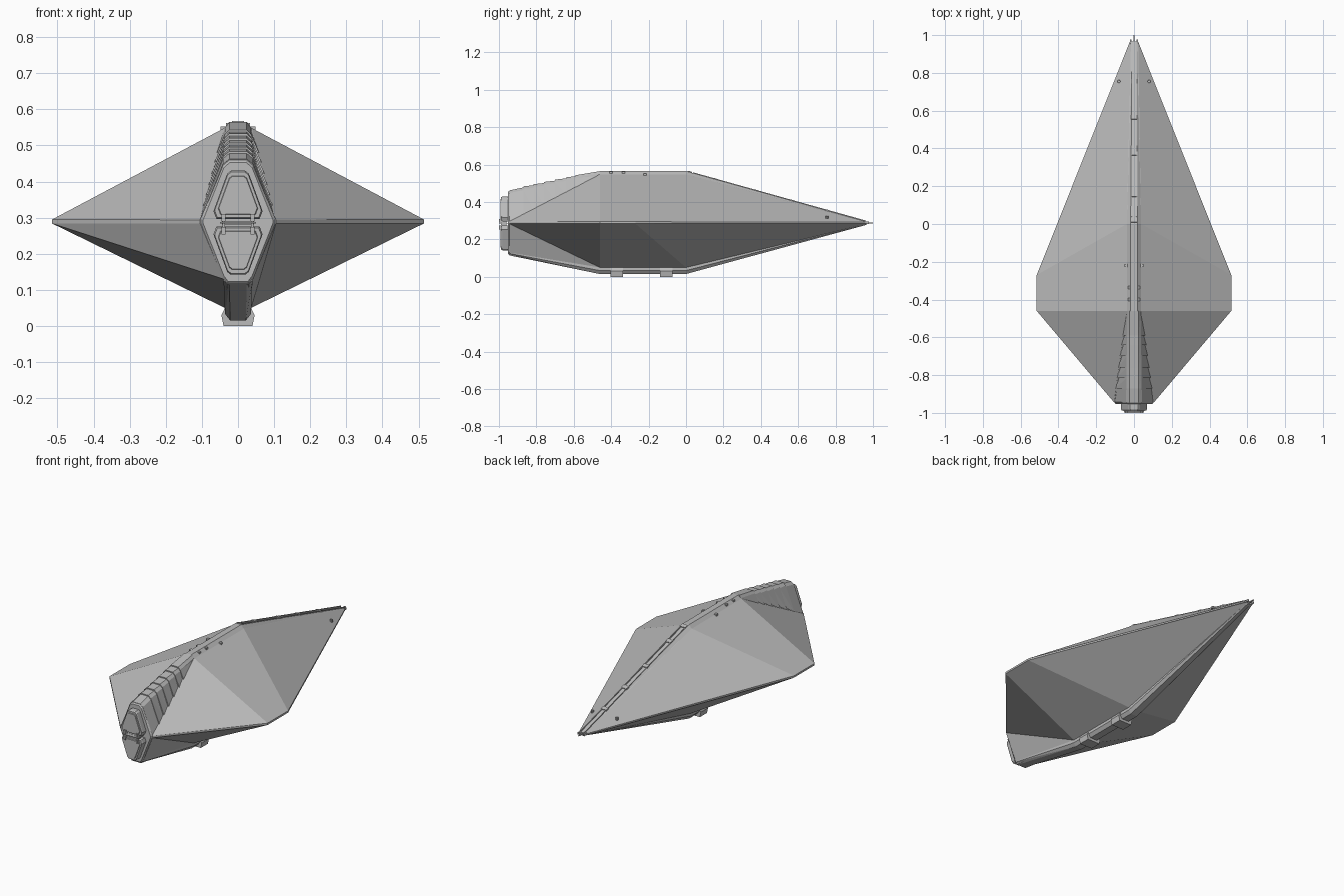
import bpy, bmesh
from mathutils import Vector

if "Cube" in bpy.data.objects:
    bpy.data.objects.remove(bpy.data.objects["Cube"])

grey = bpy.data.materials.new("hull grey")
grey.use_nodes = True
grey.diffuse_color = (0.5, 0.5, 0.5, 1)
grey.node_tree.nodes["Principled BSDF"].inputs["Base Color"].default_value = (0.5, 0.5, 0.5, 1)


def finish(name, bm):
    bmesh.ops.recalc_face_normals(bm, faces=bm.faces)
    mesh = bpy.data.meshes.new(name)
    bm.to_mesh(mesh)
    bm.free()
    mesh.materials.append(grey)
    obj = bpy.data.objects.new(name, mesh)
    bpy.context.collection.objects.link(obj)
    return obj


def loft(name, halves):
    """Skin stations of right-half points, each mirrored into a closed ring."""
    bm = bmesh.new()
    rings = []
    for half in halves:
        pts = half + [(-x, y, z) for x, y, z in reversed(half)]
        rings.append([bm.verts.new(p) for p in pts])
    n = len(rings[0])
    for a, b in zip(rings, rings[1:]):
        for i in range(n):
            j = (i + 1) % n
            bm.faces.new((a[i], a[j], b[j]))
            bm.faces.new((a[i], b[j], b[i]))
    bm.faces.new(rings[0])
    bm.faces.new(rings[-1])
    return finish(name, bm)


def section(y, profile):
    return [(x, y, z) for x, z in profile]


def box(name, center, size, slope=None):
    bm = bmesh.new()
    bmesh.ops.create_cube(bm, size=1)
    bmesh.ops.scale(bm, vec=size, verts=bm.verts)
    obj = finish(name, bm)
    obj.location = center
    if slope:
        obj.rotation_euler.x = slope
    return obj


def lerp(a, b, t):
    return a + (b - a) * t


# Faceted hull: ridge, wing edge and lower chine share four stations
loft("hull", [
    section(-0.945, [(0.02, 0.297), (0.104, 0.296), (0.105, 0.294),
                     (0.105, 0.284), (0.04, 0.13), (0.03, 0.115)]),
    section(-0.46, [(0.018, 0.565), (0.038, 0.548), (0.515, 0.295),
                    (0.515, 0.284), (0.036, 0.05), (0.036, 0.048)]),
    [(0.018, 0.0, 0.565), (0.038, 0.0, 0.548), (0.515, -0.27, 0.295),
     (0.515, -0.27, 0.284), (0.036, 0.0, 0.05), (0.036, 0.0, 0.048)],
    section(0.965, [(0.01, 0.296), (0.016, 0.294), (0.022, 0.292),
                    (0.022, 0.284), (0.014, 0.282), (0.008, 0.281)]),
])

# Keel running under the whole hull
keel = [(-0.945, 0.135, 0.115, 0.04), (-0.46, 0.052, 0.015, 0.036),
        (0.0, 0.052, 0.015, 0.036), (0.965, 0.287, 0.278, 0.014)]
loft("keel", [section(y, [(w, top), (w, lerp(top, low, 0.5)), (w * 0.6, low)])
              for y, top, low, w in keel])

# Keel clamps
for i, y in enumerate((-0.37, -0.105)):
    prof = [(0.034, 0.055), (0.046, 0.03), (0.04, 0.0)]
    loft(f"keel_clamp_{i + 1}", [section(y - 0.033, prof), section(y + 0.033, prof)])

# Overlapping armour segments climbing from the prow to the ridge
cuts = [-0.945, -0.87, -0.815, -0.76, -0.70, -0.64, -0.59, -0.46]
for i, (y0, y1) in enumerate(zip(cuts, cuts[1:])):
    stations = []
    for y, flare in ((y0, 0.004), (y1, -0.003)):
        t = (y + 0.945) / 0.485
        base = lerp(0.105, 0.04, t) + (flare if i else 0)
        foot = lerp(0.288, 0.54, t)
        # Tops step up at each front edge
        top = lerp(0.462, 0.565, t) + (0.006 if flare > 0 and i else 0)
        shoulder = lerp(0.042, 0.035, t)
        stations.append(section(y, [(0.024, top), (shoulder, top - 0.014),
                                    (base, foot), (base * 0.8, foot - 0.03)]))
    loft(f"prow_segment_{i + 1}", stations)

# Bevelled prow face
face = [(0.024, 0.462), (0.042, 0.447), (0.105, 0.294),
        (0.105, 0.284), (0.042, 0.13), (0.03, 0.115)]
inner = [(x * 0.92, lerp(0.289, z, 0.95)) for x, z in face]
loft("prow_face", [section(-0.952, inner), section(-0.943, face)])

# Paired hatches with inset panels
upper = [(0.02, 0.43), (0.03, 0.422), (0.068, 0.318), (0.06, 0.297)]
for name, sign in (("upper", 1), ("lower", -1)):
    def shape(k):
        return [(x * k, 0.286 + sign * (0.072 + (z - 0.358) * k)) for x, z in upper]
    loft(name + "_hatch", [section(-0.988, shape(0.95)), section(-0.98, shape(1)),
                           section(-0.945, shape(1))])
    loft(name + "_hatch_panel", [section(-0.992, shape(0.78)), section(-0.986, shape(0.82))])

# Hatch hinges and pin
for side, x in (("left", 0.04), ("right", -0.04)):
    box(side + "_hinge_upper", (x, -0.985, 0.3), (0.011, 0.03, 0.02))
    box(side + "_hinge_lower", (x, -0.985, 0.264), (0.011, 0.03, 0.02))
    box(side + "_hinge_link", (x, -0.975, 0.283), (0.007, 0.03, 0.05))
box("hinge_pin", (0, -0.975, 0.285), (0.09, 0.012, 0.008))

# Twin rails and bridging plates along the sloping rear ridge
def ridge_z(y):
    return lerp(0.565, 0.296, y / 0.965)


slope = -0.272
for side, s in (("left", 1), ("right", -1)):
    box(side + "_ridge_rail", (s * 0.012, 0.5, ridge_z(0.5) + 0.001), (0.005, 0.96, 0.006), slope)
for i, y in enumerate((0.02, 0.155, 0.375, 0.565, 0.755)):
    box(f"ridge_bridge_{i + 1}", (0, y, ridge_z(y)), (0.034, 0.024, 0.01), slope)

# Small fittings on the ridge shoulders and rear deck
for side, s in (("left", 1), ("right", -1)):
    for i, (x, y, z) in enumerate(((0.026, -0.4, 0.556), (0.026, -0.335, 0.556),
                                   (0.042, -0.22, 0.547))):
        box(f"{side}_cleat_{i + 1}", (s * x, y, z), (0.014, 0.016, 0.012))
    bm = bmesh.new()
    bmesh.ops.create_cone(bm, cap_ends=True, segments=10, radius1=0.008,
                          radius2=0.008, depth=0.014)
    finish(side + "_deck_stud", bm).location = (s * 0.08, 0.755, 0.318)
    box(side + "_tail_prong", (s * 0.018, 0.963, 0.289), (0.007, 0.03, 0.012))

# Tail spike
loft("tail_spike", [section(0.94, [(0.006, 0.294), (0.006, 0.282)]),
                    section(1.0, [(0.002, 0.29), (0.002, 0.286)])])
box("prow_lip", (0, -0.972, 0.286), (0.1, 0.056, 0.004))
